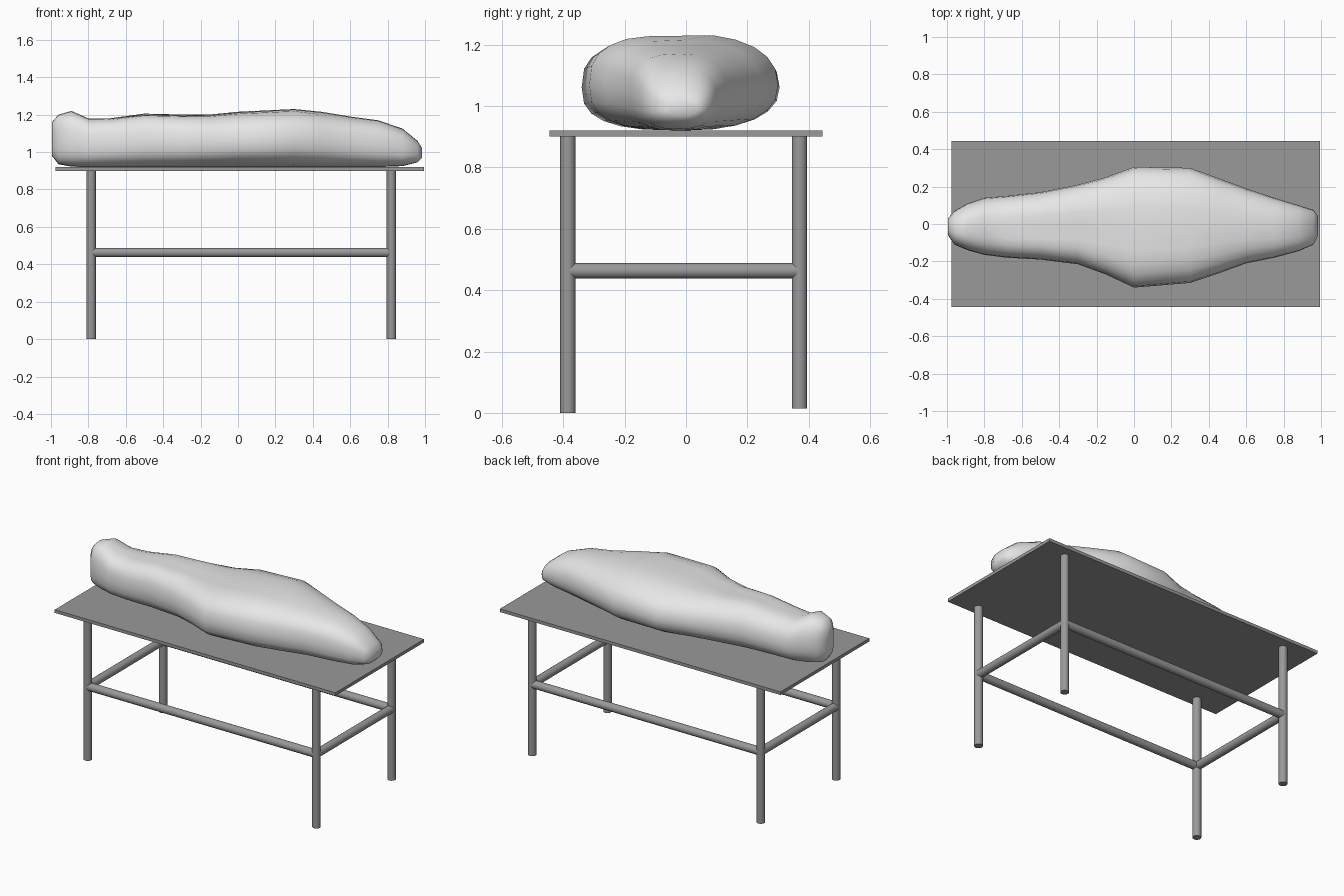
import bpy, bmesh
from math import sin, cos, pi
from mathutils import Vector

cube = bpy.data.objects.get("Cube")
if cube:
    bpy.data.objects.remove(cube, do_unlink=True)


def material(name, value):
    mat = bpy.data.materials.new(name)
    mat.use_nodes = True
    colour = (value, value, value, 1)
    mat.diffuse_color = colour
    mat.node_tree.nodes["Principled BSDF"].inputs["Base Color"].default_value = colour
    return mat


METAL = material("grey metal", 0.32)
SHEET = material("pale sheet", 0.8)


def finish(obj, name, mat, smooth=None):
    obj.name = name
    obj.data.materials.append(mat)
    if smooth:
        bpy.ops.object.select_all(action='DESELECT')
        obj.select_set(True)
        bpy.context.view_layer.objects.active = obj
        bpy.ops.object.shade_smooth_by_angle(angle=smooth)


def rod(name, start, end, radius=0.025):
    start, end = Vector(start), Vector(end)
    axis = end - start
    bpy.ops.mesh.primitive_cylinder_add(
        vertices=24, radius=radius, depth=axis.length, location=(start + end) / 2,
        rotation=axis.to_track_quat('Z', 'Y').to_euler())
    finish(bpy.context.object, name, METAL, 0.6)


# Table top
bpy.ops.mesh.primitive_cube_add(size=1, location=(0.01, 0, 0.91))
top = bpy.context.object
top.scale = (1.97, 0.89, 0.02)
finish(top, "table_top", METAL)

# Legs and the rails that join them
XS, YS, RAIL_Z = (-0.785, 0.82), (-0.385, 0.37), 0.463
for x, side in zip(XS, ("right", "left")):
    for y, foot, end in zip(YS, (0, 0.015), ("front", "back")):
        rod(f"{end}_{side}_leg", (x, y, foot), (x, y, 0.905))
    rod(f"{side}_rail", (x, YS[0], RAIL_Z), (x, YS[1], RAIL_Z))
for y, end in zip(YS, ("front", "back")):
    rod(f"{end}_rail", (XS[0], y, RAIL_Z), (XS[1], y, RAIL_Z))

# Covered figure: x, front y, back y, underside z, upper z, crease depth
SECTIONS = [
    (-0.995, -0.06, 0.03, 0.98, 1.16, 0),
    (-0.96, -0.11, 0.07, 0.935, 1.2, 0),
    (-0.89, -0.14, 0.11, 0.922, 1.22, 0),
    (-0.8, -0.165, 0.14, 0.92, 1.18, 0),
    (-0.68, -0.18, 0.15, 0.92, 1.185, 0.01),
    (-0.5, -0.19, 0.17, 0.92, 1.21, 0.02),
    (-0.3, -0.215, 0.21, 0.92, 1.205, 0.02),
    (-0.15, -0.27, 0.25, 0.92, 1.205, 0.015),
    (0, -0.34, 0.305, 0.92, 1.22, 0.015),
    (0.3, -0.315, 0.3, 0.92, 1.235, 0.01),
    (0.45, -0.265, 0.245, 0.92, 1.215, 0),
    (0.6, -0.21, 0.19, 0.92, 1.19, 0),
    (0.75, -0.18, 0.14, 0.92, 1.17, 0),
    (0.88, -0.145, 0.1, 0.925, 1.125, 0),
    (0.96, -0.11, 0.075, 0.945, 1.06, 0),
    (0.985, -0.06, 0.04, 0.97, 1.02, 0),
]
SIDES = 24


def squash(value, power):
    return (1 if value > 0 else -1) * abs(value) ** power


def ring(bm, x, front, back, low, high, crease):
    """Rounded section, boxier along the front than along the back."""
    mid_y, mid_z = (front + back) / 2, low + (high - low) * 0.47
    verts = []
    for i in range(SIDES):
        a = 2 * pi * i / SIDES
        c, s = cos(a), sin(a)
        power = 0.72 if c < 0 else 0.85
        y = mid_y + squash(c, power) * (back - front) / 2
        z = mid_z + squash(s, power) * ((high - mid_z) if s > 0 else (mid_z - low))
        if s > 0:
            z -= crease * max(0, 1 - abs(c + 0.1) * 4)
        verts.append(bm.verts.new((x, y, z)))
    return verts


bm = bmesh.new()
rings = [ring(bm, *section) for section in SECTIONS]
for r0, r1 in zip(rings, rings[1:]):
    for i in range(SIDES):
        j = (i + 1) % SIDES
        bm.faces.new((r0[i], r0[j], r1[j], r1[i]))
bm.faces.new(rings[0])
bm.faces.new(rings[-1])
bmesh.ops.recalc_face_normals(bm, faces=bm.faces)
mesh = bpy.data.meshes.new("covered_figure")
bm.to_mesh(mesh)
bm.free()
figure = bpy.data.objects.new("covered_figure", mesh)
bpy.context.collection.objects.link(figure)
finish(figure, "covered_figure", SHEET, 1.2)
